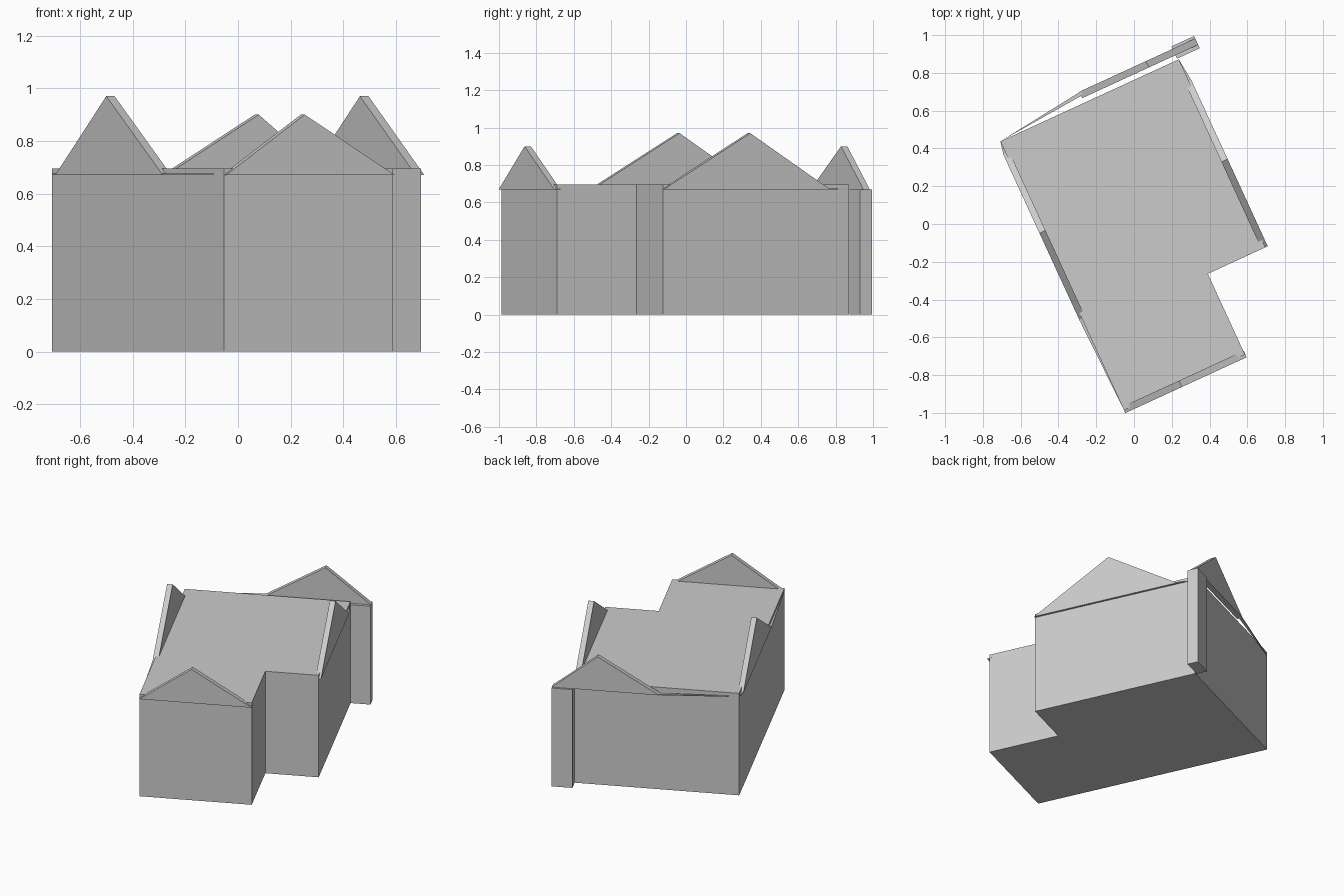
import bpy, bmesh, math
from mathutils import Matrix

if "Cube" in bpy.data.objects:
    bpy.data.objects.remove(bpy.data.objects["Cube"])

# The building is modelled square to its own axes, then turned in plan
TURN = Matrix.Rotation(math.radians(24.7), 4, 'Z')
WALL_TOP, EAVE = 0.695, 0.67

grey = bpy.data.materials.new("plain grey")
grey.diffuse_color = (0.6, 0.6, 0.6, 1)
grey.use_nodes = True
grey.node_tree.nodes["Principled BSDF"].inputs["Base Color"].default_value = grey.diffuse_color


def extrude_profile(name, profile, offset):
    """Closed flat profile swept along one offset vector."""
    bm = bmesh.new()
    base = bm.faces.new([bm.verts.new(p) for p in profile])
    swept = bmesh.ops.extrude_face_region(bm, geom=[base], use_keep_orig=True)
    moved = [g for g in swept["geom"] if isinstance(g, bmesh.types.BMVert)]
    bmesh.ops.translate(bm, verts=moved, vec=offset)
    bmesh.ops.recalc_face_normals(bm, faces=bm.faces)
    bm.transform(TURN)
    mesh = bpy.data.meshes.new(name)
    bm.to_mesh(mesh)
    bm.free()
    mesh.materials.append(grey)
    obj = bpy.data.objects.new(name, mesh)
    bpy.context.collection.objects.link(obj)
    return obj


def block(name, plan, z0, z1):
    return extrude_profile(name, [(x, y, z0) for x, y in plan], (0, 0, z1 - z0))


def gable(name, axis, start, peak, end, near, far, height):
    """Thin triangular gable running along the given axis."""
    tri = [(start, EAVE), (end, EAVE), (peak, height)]
    if axis == 'x':
        return extrude_profile(name, [(t, near, z) for t, z in tri], (0, far - near, 0))
    return extrude_profile(name, [(near, t, z) for t, z in tri], (far - near, 0, 0))


# L-shaped body with a flat roof
block("building_body",
      [(-0.46, 0.693), (-0.46, -0.873), (0.245, -0.873),
       (0.245, -0.403), (0.58, -0.403), (0.58, 0.693)], 0, WALL_TOP)

# Narrow full-height pier at the rear corner
block("rear_pier", [(0.573, 0.70), (0.705, 0.70), (0.705, 0.771), (0.573, 0.771)], 0, EAVE)

# Gables along the four sides
gable("east_gable", 'y', -0.403, 0.105, 0.574, 0.558, 0.594, 0.97)
gable("west_gable", 'y', -0.35, 0.165, 0.63, -0.475, -0.44, 0.97)
gable("front_gable", 'x', -0.46, -0.13, 0.247, -0.89, -0.853, 0.90)
gable("rear_gable", 'x', 0.03, 0.418, 0.705, 0.72, 0.757, 0.90)

# Slim tapering eaves joining the gables to the corners
for name, plan in {
    "east_eave": [(0.58, 0.693), (0.56, 0.56), (0.594, 0.56)],
    "west_eave_rear": [(-0.46, 0.693), (-0.475, 0.62), (-0.44, 0.62)],
    "west_eave_front": [(-0.46, -0.873), (-0.44, -0.34), (-0.475, -0.34)],
    "rear_eave": [(-0.46, 0.693), (0.05, 0.735), (0.05, 0.757)],
}.items():
    block(name, plan, EAVE, EAVE + 0.006)
